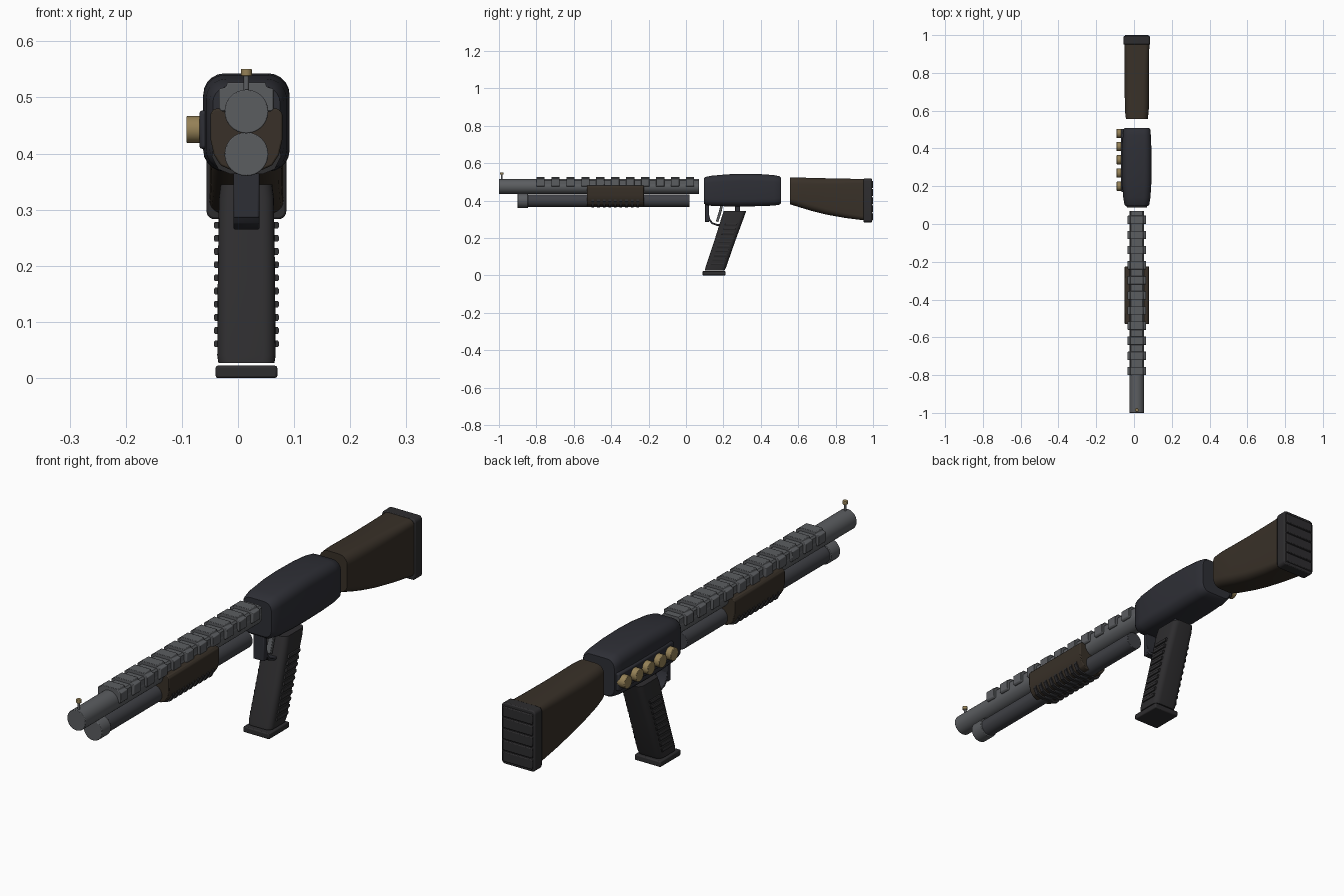
import bpy, bmesh, math
from mathutils import Vector

if "Cube" in bpy.data.objects:
    bpy.data.objects.remove(bpy.data.objects["Cube"])

CX = 0.015  # the weapon's own centre line


def material(name, rgb):
    m = bpy.data.materials.new(name)
    m.diffuse_color = (*rgb, 1)
    m.use_nodes = True
    m.node_tree.nodes["Principled BSDF"].inputs["Base Color"].default_value = m.diffuse_color
    return m


STEEL = material("steel", (0.105, 0.11, 0.118))
TUBE = material("tube_steel", (0.05, 0.052, 0.06))
BODY = material("dark_body", (0.027, 0.028, 0.036))
GRIP = material("grip_polymer", (0.027, 0.026, 0.028))
WOOD = material("dark_wood", (0.04, 0.03, 0.021))
BRASS = material("brass", (0.30, 0.22, 0.095))


def finish(name, bm, mat, bevel=0, angle=35):
    bmesh.ops.recalc_face_normals(bm, faces=bm.faces)
    me = bpy.data.meshes.new(name)
    bm.to_mesh(me)
    bm.free()
    ob = bpy.data.objects.new(name, me)
    bpy.context.collection.objects.link(ob)
    me.materials.append(mat)
    if bevel:
        b = ob.modifiers.new("bevel", 'BEVEL')
        b.width, b.segments, b.limit_method = bevel, 2, 'ANGLE'
    bpy.ops.object.select_all(action='DESELECT')
    ob.select_set(True)
    bpy.context.view_layer.objects.active = ob
    bpy.ops.object.shade_smooth_by_angle(angle=math.radians(angle))
    return ob


def loft_into(bm, rings):
    vs = [[bm.verts.new(p) for p in r] for r in rings]
    n = len(vs[0])
    for a, b in zip(vs, vs[1:]):
        for i in range(n):
            bm.faces.new((a[i], a[(i + 1) % n], b[(i + 1) % n], b[i]))
    bm.faces.new(vs[0])
    bm.faces.new(vs[-1])


def loft(name, rings, mat, bevel=0):
    bm = bmesh.new()
    loft_into(bm, rings)
    return finish(name, bm, mat, bevel)


def round_rect(u0, u1, v0, v1, r, seg=5):
    pts = []
    for cu, cv, a0 in ((u1 - r, v1 - r, 0), (u0 + r, v1 - r, 90), (u0 + r, v0 + r, 180), (u1 - r, v0 + r, 270)):
        for k in range(seg + 1):
            a = math.radians(a0 + 90 * k / seg)
            pts.append((cu + r * math.cos(a), cv + r * math.sin(a)))
    return pts


def ring_y(y, hw, z0, z1, r):
    """Rounded cross-section facing along y."""
    return [(x, y, z) for x, z in round_rect(CX - hw, CX + hw, z0, z1, r)]


def prism_into(bm, half, y0, y1):
    """Extrude a mirrored half profile (offset, z) along y."""
    prof = [(CX + x, z) for x, z in half] + [(CX - x, z) for x, z in reversed(half)]
    loft_into(bm, [[(x, y, z) for x, z in prof] for y in (y0, y1)])


def box(name, x0, x1, y0, y1, z0, z1, mat, bevel=0.003):
    return loft(name, [[(x0, y, z0), (x1, y, z0), (x1, y, z1), (x0, y, z1)] for y in (y0, y1)], mat, bevel)


def rod(name, a, b, r, mat, seg=32, bevel=0.002):
    a, b = Vector(a), Vector(b)
    q = (b - a).to_track_quat('Z', 'Y')
    circle = [q @ Vector((r * math.cos(t), r * math.sin(t), 0))
              for t in (2 * math.pi * i / seg for i in range(seg))]
    return loft(name, [[p + c for c in circle] for p in (a, b)], mat, bevel)


def strip(name, path, hw, th, mat):
    """Flat band following a (y, z) path."""
    rings = []
    for i, p in enumerate(path):
        p = Vector(p)
        d = (Vector(path[min(i + 1, len(path) - 1)]) - Vector(path[max(i - 1, 0)])).normalized()
        n = Vector((-d.y, d.x)) * th / 2
        a, b = p + n, p - n
        rings.append([(CX - hw, *a), (CX + hw, *a), (CX + hw, *b), (CX - hw, *b)])
    return loft(name, rings, mat, 0.002)


# Barrel, magazine tube and cap
rod("barrel", (CX, -1, 0.475), (CX, 0.07, 0.475), 0.039, STEEL)
rod("magazine_tube", (CX, -0.86, 0.399), (CX, 0.02, 0.399), 0.034, TUBE)
rod("magazine_cap", (CX, -0.9, 0.399), (CX, -0.845, 0.399), 0.039, STEEL)

# Front sight
rod("sight_post", (CX, -0.985, 0.51), (CX, -0.985, 0.54), 0.005, STEEL, 12, 0)
rod("sight_bead", (CX, -0.985, 0.538), (CX, -0.985, 0.551), 0.010, BRASS, 16)

# Top rail: continuous base and repeated lugs
bm = bmesh.new()
prism_into(bm, [(0.037, 0.485), (0.037, 0.508), (0.031, 0.515)], -0.8, 0.07)
finish("rail_base", bm, STEEL)
bm = bmesh.new()
for i in range(11):
    y = -0.8 + 0.08 * i
    prism_into(bm, [(0.044, 0.475), (0.049, 0.48), (0.049, 0.515), (0.036, 0.519), (0.034, 0.527)], y, y + 0.044)
finish("rail_lugs", bm, STEEL, 0.002)

# Sliding foregrip with gripping ribs underneath
U = [(0.057, 0.48), (0.064, 0.472), (0.064, 0.425), (0.058, 0.398), (0.046, 0.379), (0.028, 0.371)]
bm = bmesh.new()
prism_into(bm, U, -0.53, -0.225)
finish("foregrip", bm, WOOD, 0.003)
bm = bmesh.new()
for i in range(9):
    y = -0.505 + 0.03 * i
    prism_into(bm, [(0.060, 0.405), (0.062, 0.395), (0.050, 0.372), (0.030, 0.364)], y, y + 0.014)
finish("foregrip_ribs", bm, GRIP)

# Receiver
loft("receiver", [ring_y(*s) for s in (
    (0.095, 0.060, 0.385, 0.520, 0.030), (0.105, 0.066, 0.376, 0.526, 0.034),
    (0.14, 0.072, 0.371, 0.533, 0.036), (0.22, 0.077, 0.369, 0.540, 0.038),
    (0.30, 0.077, 0.368, 0.543, 0.038), (0.40, 0.077, 0.370, 0.541, 0.038),
    (0.47, 0.074, 0.373, 0.536, 0.036), (0.50, 0.071, 0.378, 0.530, 0.034),
    (0.507, 0.066, 0.384, 0.524, 0.030))], BODY)

# Shell holder and spare shells on the left side
box("shell_holder", -0.069, -0.05, 0.17, 0.503, 0.408, 0.477, BODY, 0.006)
for i in range(5):
    y = 0.2 + 0.07 * i
    rod(f"shell_{i + 1}", (-0.092, y, 0.443), (-0.06, y, 0.443), 0.024, BRASS, 24)

# Stock
loft("stock", [ring_y(*s) for s in (
    (0.557, 0.058, 0.380, 0.524, 0.034), (0.60, 0.063, 0.366, 0.523, 0.034),
    (0.67, 0.064, 0.345, 0.521, 0.034), (0.75, 0.064, 0.325, 0.519, 0.032),
    (0.85, 0.065, 0.307, 0.517, 0.028), (0.953, 0.066, 0.294, 0.515, 0.022))], WOOD)

# Butt pad with horizontal ribs
loft("butt_pad", [ring_y(y, 0.071, 0.283, 0.517, 0.014) for y in (0.95, 0.994)], GRIP, 0.004)
for i in range(5):
    z = 0.294 + 0.043 * i
    box(f"butt_rib_{i + 1}", CX - 0.063, CX + 0.063, 0.985, 1.0, z, z + 0.038, GRIP)


# Pistol grip, raked back
def grip_mid(z):
    return 0.155 + (z - 0.03) * 0.34


def ring_z(z, hx, hy, r):
    m = grip_mid(z)
    return [(x, y, z) for x, y in round_rect(CX - hx, CX + hx, m - hy, m + hy, r)]


loft("grip", [ring_z(z, hx, hy, 0.022) for z, hx, hy in (
    (0.027, 0.050, 0.053), (0.04, 0.052, 0.055), (0.18, 0.051, 0.056),
    (0.32, 0.049, 0.060), (0.345, 0.046, 0.060))], GRIP)

# Grip ribs on both sides
bm = bmesh.new()
for i in range(10):
    z = 0.055 + 0.0235 * i
    for s in (-1, 1):
        ring = []
        for x, dz in ((0.046, 0), (0.056, 0), (0.058, 0.003), (0.058, 0.009), (0.056, 0.012), (0.046, 0.012)):
            ring.append((CX + s * x, grip_mid(z + dz), z + dz))
        loft_into(bm, [[(x, y + d, q) for x, y, q in ring] for d in (-0.030, 0.036)])
finish("grip_ribs", bm, GRIP)

# Grip base plate and neck
box("grip_base", CX - 0.055, CX + 0.055, 0.088, 0.212, 0, 0.022, GRIP, 0.004)
box("grip_neck", CX - 0.022, CX + 0.022, 0.262, 0.29, 0.33, 0.38, BODY)

# Trigger and guard
box("guard_front", CX - 0.023, CX + 0.023, 0.102, 0.124, 0.285, 0.38, BODY)
strip("trigger_guard", [(0.118, 0.325), (0.124, 0.30), (0.140, 0.279), (0.165, 0.270), (0.195, 0.270), (0.215, 0.28)], 0.023, 0.01, BODY)
strip("trigger", [(0.192, 0.38), (0.184, 0.345), (0.175, 0.315), (0.166, 0.287)], 0.01, 0.014, STEEL)
